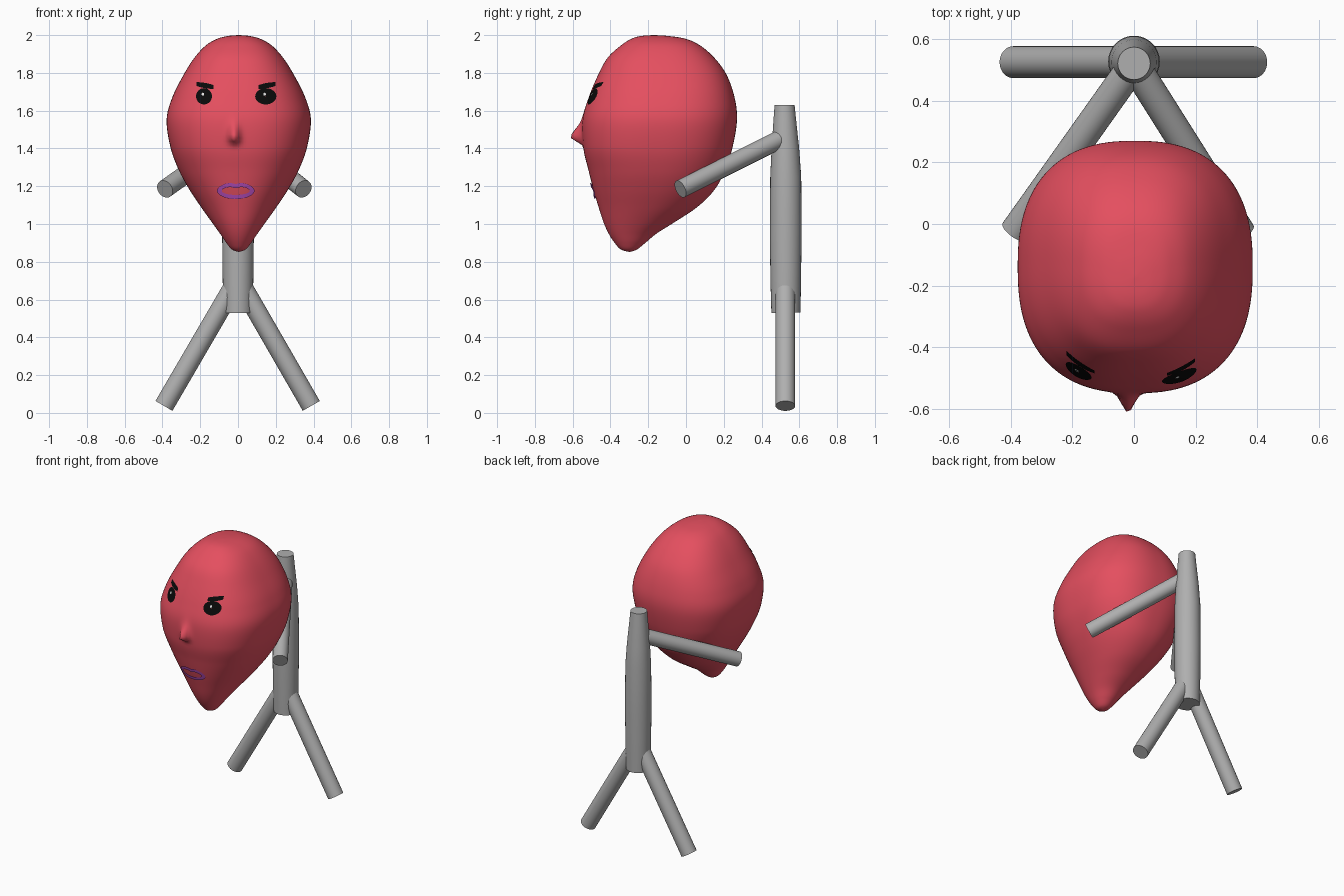
import bpy, bmesh, math
from mathutils import Vector
from mathutils.bvhtree import BVHTree

if "Cube" in bpy.data.objects:
    bpy.data.objects.remove(bpy.data.objects["Cube"])


def material(name, rgb):
    m = bpy.data.materials.new(name)
    m.diffuse_color = (*rgb, 1)
    m.use_nodes = True
    m.node_tree.nodes["Principled BSDF"].inputs["Base Color"].default_value = m.diffuse_color
    return m


RED = material("rose red", (0.78, 0.078, 0.115))
GREY = material("grey", (0.43, 0.43, 0.43))
BLACK = material("black", (0.003, 0.003, 0.003))
WHITE = material("white", (0.8, 0.8, 0.8))
PURPLE = material("lip purple", (0.45, 0.075, 0.5))


def finish(bm, name, mat, angle=40):
    bmesh.ops.recalc_face_normals(bm, faces=bm.faces)
    me = bpy.data.meshes.new(name)
    bm.to_mesh(me)
    me.materials.append(mat)
    ob = bpy.data.objects.new(name, me)
    bpy.context.collection.objects.link(ob)
    bpy.ops.object.select_all(action='DESELECT')
    ob.select_set(True)
    bpy.context.view_layer.objects.active = ob
    bpy.ops.object.shade_smooth_by_angle(angle=math.radians(angle))
    return ob


def grid(bm, rows, closed=True):
    """Skin rows of points with quads."""
    vs = [[bm.verts.new(p) for p in r] for r in rows]
    n = len(rows[0])
    for a, b in zip(vs, vs[1:]):
        for i in range(n if closed else n - 1):
            j = (i + 1) % n
            bm.faces.new((a[i], a[j], b[j], b[i]))
    return vs


def tube(name, stations, sides=32):
    """Capped round limb through (point, radius) stations."""
    axis = (stations[-1][0] - stations[0][0]).normalized()
    q = axis.to_track_quat('Z', 'Y')
    bm = bmesh.new()
    vs = grid(bm, [[p + q @ Vector((r * math.cos(t), r * math.sin(t), 0))
                    for t in (2 * math.pi * i / sides for i in range(sides))]
                   for p, r in stations])
    bm.faces.new(vs[0])
    bm.faces.new(vs[-1])
    return finish(bm, name, GREY)


# Head: rings of (z, half width, front y, back y), smoothly interpolated
PROFILE = [(2.0, 0.004, -0.175, -0.165), (1.995, 0.06, -0.24, -0.09),
           (1.98, 0.115, -0.29, 0.0), (1.945, 0.175, -0.345, 0.075),
           (1.88, 0.235, -0.415, 0.15), (1.79, 0.292, -0.465, 0.215),
           (1.67, 0.352, -0.515, 0.257), (1.55, 0.382, -0.548, 0.27),
           (1.40, 0.36, -0.543, 0.245), (1.28, 0.315, -0.515, 0.205),
           (1.18, 0.26, -0.49, 0.15), (1.09, 0.20, -0.463, 0.06),
           (1.01, 0.143, -0.437, -0.06), (0.95, 0.10, -0.41, -0.155),
           (0.90, 0.066, -0.378, -0.215), (0.865, 0.036, -0.345, -0.26),
           (0.853, 0.004, -0.305, -0.295)]


def smooth(points, steps):
    out = []
    for k in range(len(points) - 1):
        p = [points[min(max(k + d, 0), len(points) - 1)] for d in (-1, 0, 1, 2)]
        for s in range(steps):
            t = s / steps
            out.append([b + 0.5 * t * (c - a + t * (2*a - 5*b + 4*c - d
                        + t * (3 * (b - c) + d - a))) for a, b, c, d in zip(*p)])
    return out + [list(points[-1])]


SEG = 160
rows = []
for z, hw, yf, yb in smooth(PROFILE, 8):
    n = 2.0 + 0.45 * min(1, max(0, (z - 0.9) / 0.5))
    row = []
    for i in range(SEG):
        t = 2 * math.pi * i / SEG
        c, s = math.cos(t), math.sin(t)
        r = (abs(c) ** n + abs(s) ** n) ** (-1 / n)
        x, y = hw * r * c + 0.004, (yf + yb) / 2 + (yb - yf) / 2 * r * s
        if s < 0:  # nose bump
            sz = 0.065 if z > 1.455 else 0.024
            y -= 0.064 * math.exp(-((x + 0.02) / 0.028) ** 2 - ((z - 1.455) / sz) ** 2)
        row.append((x, y, z))
    rows.append(row)
bm = bmesh.new()
vs = grid(bm, rows)
bm.faces.new(vs[0])
bm.faces.new(vs[-1])
bm.normal_update()
bvh = BVHTree.FromBMesh(bm)
finish(bm, "head", RED, 80)


# Face paint: thin patches laid on the head
def patch(name, mat, rows2d, lift=0.004, closed=True):
    def lay(x, z):
        hit = bvh.ray_cast(Vector((x, -2, z)), Vector((0, 1, 0)))[0]
        return hit + Vector((0, -lift, 0))
    b = bmesh.new()
    grid(b, [[lay(x, z) for x, z in r] for r in rows2d], closed)
    ob = finish(b, name, mat, 80)
    return ob


def oval(cx, cz, rx, rz, n=32):
    return [(cx + rx * math.cos(2 * math.pi * i / n),
             cz + rz * math.sin(2 * math.pi * i / n)) for i in range(n)]


def disc(cx, cz, rx, rz):
    return [oval(cx, cz, rx * k, rz * k) for k in (0.02, 0.35, 0.7, 1)]


for side, cx, rx, tilt in (("left", -0.18, 0.042, -0.008), ("right", 0.147, 0.056, 0.008)):
    patch(side + "_eye", BLACK, disc(cx, 1.676, rx, 0.043))
    patch(side + "_eye_glint", WHITE, disc(cx - 0.006, 1.687, 0.007, 0.008), 0.007)
    brow = [[(cx + 0.006 + u * 0.045, 1.733 + tilt * u + v * (0.014 - 0.004 * u * u))
             for u in (-1, -0.6, -0.2, 0.2, 0.6, 1)] for v in (-1, 0, 1)]
    patch(side + "_brow", BLACK, brow, closed=False)


# Lips: ring with a dip in the upper edge
def lip(rx, rz):
    return [(x, z - (0.008 * math.exp(-((x + 0.012) / 0.02) ** 2) if z > 1.178 else 0))
            for x, z in oval(-0.012, 1.176, rx, rz, 48)]


patch("lips", PURPLE, [lip(0.099, 0.044), lip(0.087, 0.033), lip(0.074, 0.022)], 0.008)

# Torso
Y = 0.526
tube("torso", [(Vector((0, Y + dy, z)), r) for z, r, dy in
               ((0.53, 0.077, 0.003), (0.7, 0.081, 0.002), (0.95, 0.084, 0.002),
                (1.25, 0.082, 0.002), (1.4, 0.073, 0), (1.55, 0.06, -0.003), (1.63, 0.053, -0.004))])

# Limbs: splayed legs and arms reaching forward
for side, foot, hand in (("left", (-0.392, Y, 0.037), (-0.387, -0.025, 1.185)),
                         ("right", (0.388, Y, 0.037), (0.347, -0.03, 1.185))):
    tube(side + "_leg", [(Vector((0, Y, 0.71)), 0.052), (Vector(foot), 0.052)])
    tube(side + "_arm", [(Vector((0, 0.52, 1.46)), 0.049), (Vector(hand), 0.049)])
